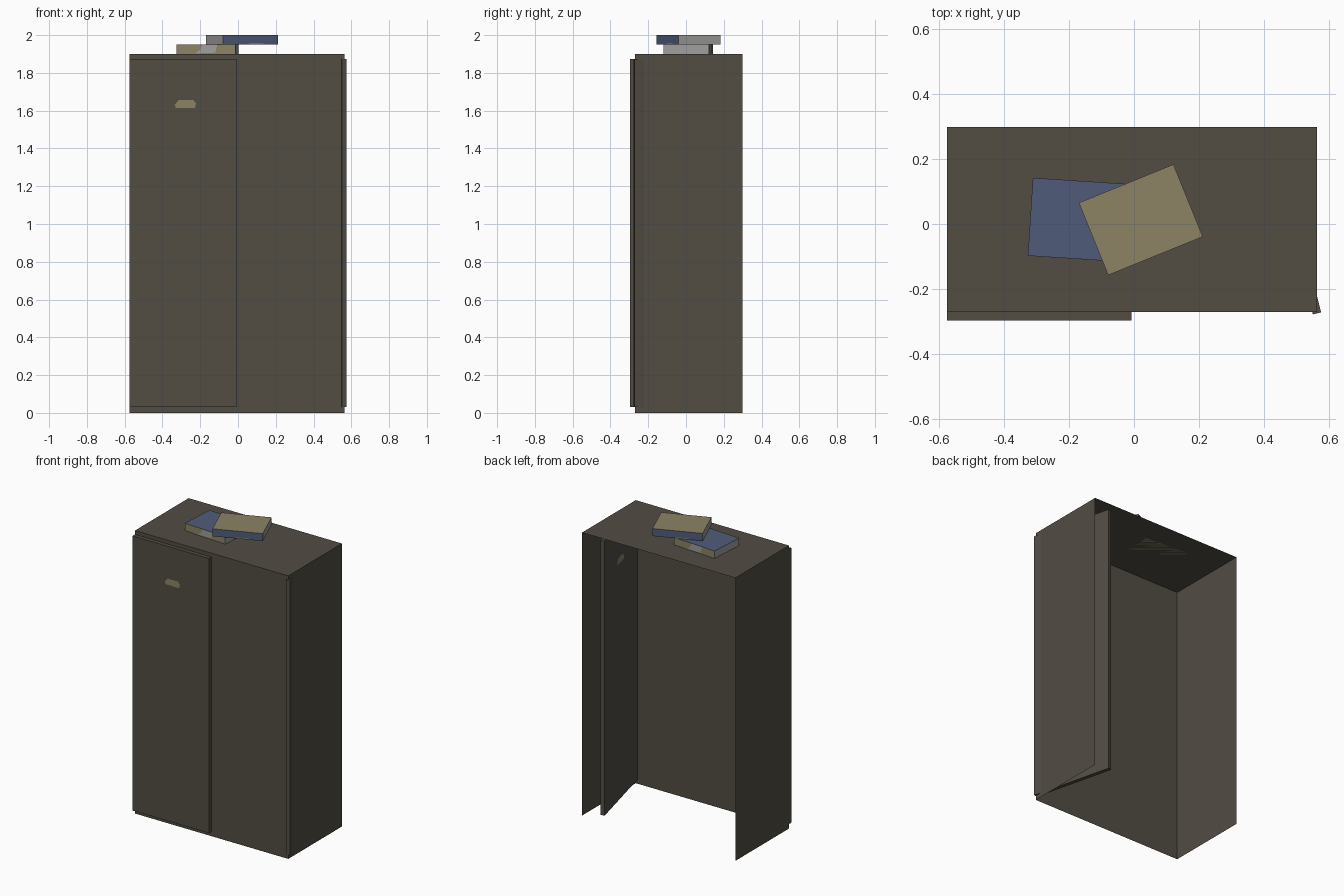
import bpy
import bmesh
from math import radians
from mathutils import Matrix, Vector

if "Cube" in bpy.data.objects:
    bpy.data.objects.remove(bpy.data.objects["Cube"], do_unlink=True)


def material(name, *srgb):
    """Flat material from 0-255 display values."""
    linear = [((c / 255 + 0.055) / 1.055) ** 2.4 for c in srgb] + [1.0]
    mat = bpy.data.materials.new(name)
    mat.use_nodes = True
    mat.diffuse_color = linear
    bsdf = mat.node_tree.nodes["Principled BSDF"]
    bsdf.inputs["Base Color"].default_value = linear
    bsdf.inputs["Roughness"].default_value = 0.8
    return mat


brown = material("dark brown metal", 82, 77, 68)
khaki = material("khaki", 140, 131, 101)
blue = material("slate blue", 79, 92, 122)
grey = material("paper grey", 160, 159, 158)


def box(bm, low, high):
    """Add a box between two corners."""
    low, high = Vector(low), Vector(high)
    m = Matrix.Translation((low + high) / 2) @ Matrix.Diagonal((*(high - low), 1))
    bmesh.ops.create_cube(bm, size=1, matrix=m)


def plate(bm, outline, y, mat, facing=-1):
    """Add a painted flat shape in the xz plane, facing -y or +y."""
    face = bm.faces.new([bm.verts.new((x, y, z)) for x, z in outline])
    face.normal_update()
    if face.normal.y * facing < 0:
        face.normal_flip()
    face.material_index = mat


def finish(bm, name, mats, location=(0, 0, 0), turn=0):
    mesh = bpy.data.meshes.new(name)
    bm.to_mesh(mesh)
    bm.free()
    for mat in mats:
        mesh.materials.append(mat)
    obj = bpy.data.objects.new(name, mesh)
    obj.location = location
    obj.rotation_euler.z = radians(turn)
    bpy.context.collection.objects.link(obj)
    return obj


# Cabinet shell: thin sheet, open at the back and underneath
bm = bmesh.new()
box(bm, (-0.575, -0.271, 0), (0.563, 0.298, 1.899))
bm.normal_update()
open_faces = [f for f in bm.faces if f.normal.y > 0.5 or f.normal.z < -0.5]
bmesh.ops.delete(bm, geom=open_faces, context="FACES")
finish(bm, "cabinet_shell", [brown])

# Doors: hinge at local origin, painted handle on the front face
HANDLE = [(-0.056, -0.004), (-0.035, 0.021), (0.04, 0.021),
          (0.056, 0.002), (0.05, -0.021), (-0.052, -0.021)]


def door(name, side, location, turn):
    bm = bmesh.new()
    ends = sorted((0, side * 0.567))
    box(bm, (ends[0], 0, 0.03), (ends[1], 0.026, 1.873))
    plate(bm, [(side * (0.297 + x), 1.636 + z) for x, z in HANDLE], -0.001, 1)
    finish(bm, name, [brown, khaki], location, turn)


door("closed_door", 1, (-0.575, -0.297, 0), 0)
door("swung_door", -1, (0.55, -0.278, 0), -76)


# Books: long sides and bottom in one colour, top in another, ends in paper grey
def book(name, cover, top, location, turn, spot, spot_mat):
    bm = bmesh.new()
    box(bm, (-0.157, -0.12, 0), (0.157, 0.12, 0.05))
    bm.normal_update()
    for f in bm.faces:
        if f.normal.z > 0.5:
            f.material_index = 1
        elif abs(f.normal.x) > 0.5:
            f.material_index = 2
    for facing in (-1, 1):
        outline = [(-facing * x, z) for x, z in spot]
        plate(bm, outline, facing * 0.121, 3, facing)
    finish(bm, name, [cover, top, grey, spot_mat], location, turn)


book("lower_book", khaki, blue, (-0.162, 0.012, 1.899), -3.7,
     [(-0.055, 0.004), (-0.03, 0.025), (-0.02, 0.049), (0.06, 0.049), (0.05, 0.008)], grey)
book("upper_book", blue, khaki, (0.021, 0.013, 1.95), 22.1,
     [(-0.02, 0.002), (0, 0.008), (0.07, 0.008), (0.08, 0.002)], khaki)
